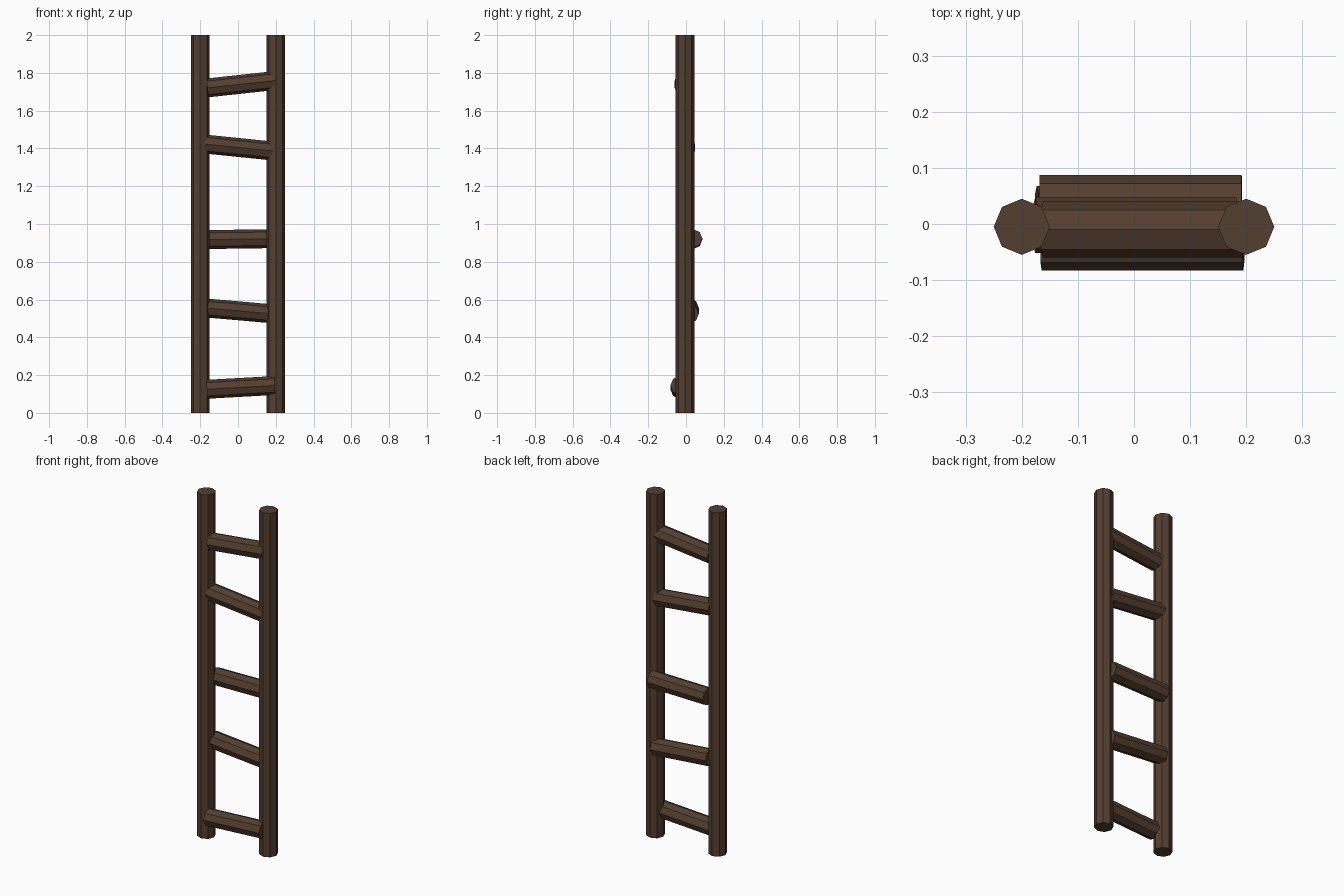
import bpy
import math
from mathutils import Vector

if "Cube" in bpy.data.objects:
    bpy.data.objects.remove(bpy.data.objects["Cube"])

wood = bpy.data.materials.new("dark_brown_wood")
wood.diffuse_color = (0.088, 0.049, 0.029, 1.0)
wood.use_nodes = True
wood.node_tree.nodes["Principled BSDF"].inputs["Base Color"].default_value = wood.diffuse_color


def log(name, centre, length, axis, radius=0.05):
    """Eight-sided log, corners on the main axes, laid along the given axis."""
    bpy.ops.mesh.primitive_cylinder_add(vertices=8, radius=radius, depth=length)
    ob = bpy.context.object
    ob.name = name
    ob.location = centre
    ob.rotation_euler = Vector((0, 0, 1)).rotation_difference(Vector(axis)).to_euler()
    ob.data.materials.append(wood)
    return ob


# Side poles
for name, x in (("left_pole", -0.2), ("right_pole", 0.2)):
    log(name, (x, -0.005, 1.0), 2.0, (0, 0, 1))

# Crooked rungs: centre x, y, z and tilt in degrees
rungs = [
    (0.015, -0.033, 0.135, 3.2),
    (0.006, 0.018, 0.540, -5.0),
    (0.012, 0.037, 0.920, 0.8),
    (0.003, -0.002, 1.405, -5.8),
    (0.017, -0.010, 1.740, 6.2),
]
for i, (x, y, z, tilt) in enumerate(rungs, 1):
    a = math.radians(tilt)
    log(f"rung_{i}", (x, y, z), 0.36, (math.cos(a), 0, math.sin(a)))
